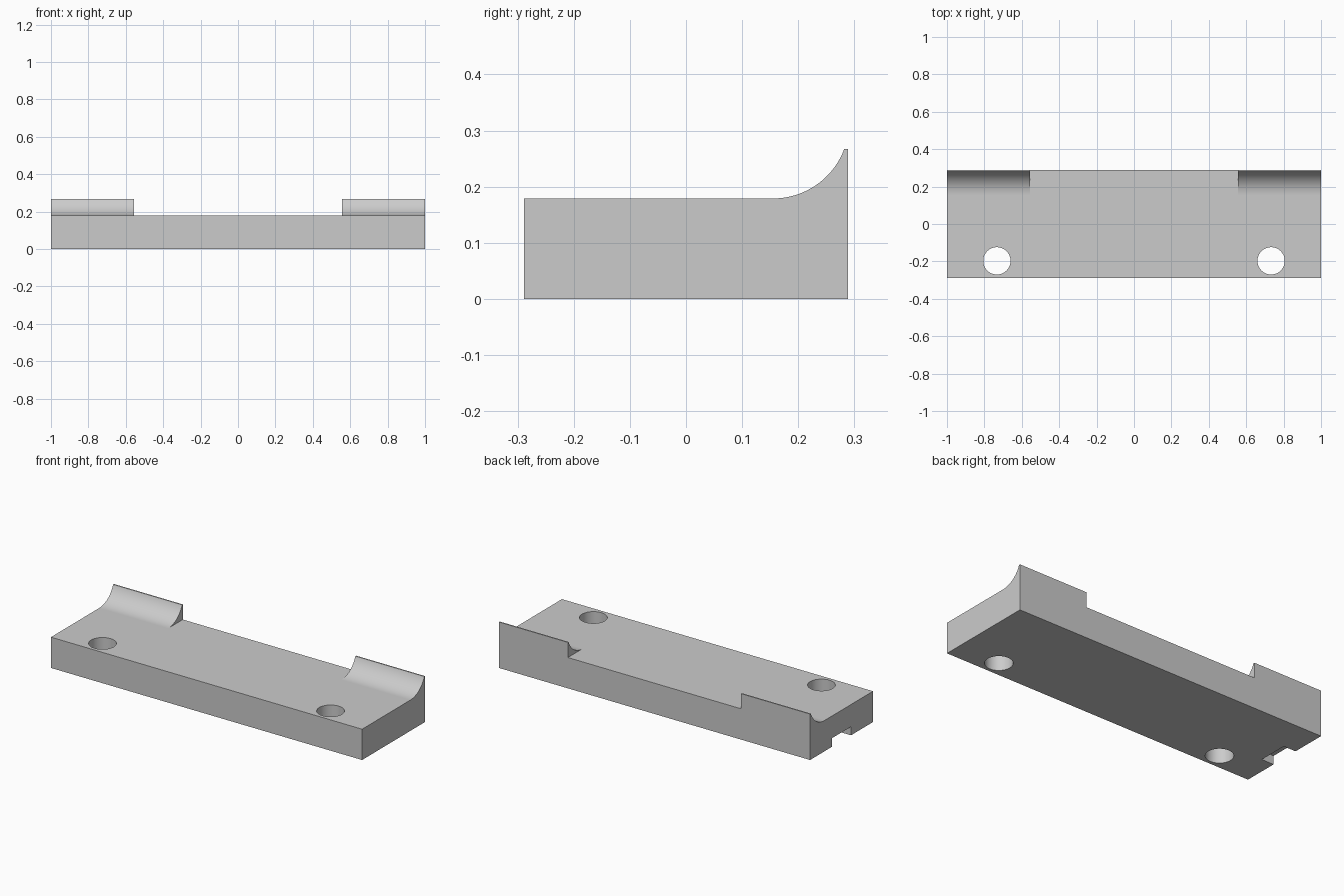
import bpy, bmesh
from math import sin, cos, asin

if "Cube" in bpy.data.objects:
    bpy.data.objects.remove(bpy.data.objects["Cube"])

HALF_Y, TOP = 0.289, 0.179
LIP_TOP, LIP_INNER = 0.267, 0.557

grey = bpy.data.materials.new("plain grey")
grey.use_nodes = True
GREY = (0.6, 0.6, 0.6, 1)
grey.diffuse_color = GREY
grey.node_tree.nodes["Principled BSDF"].inputs["Base Color"].default_value = GREY


def box(name, low, high):
    size = [b - a for a, b in zip(low, high)]
    mid = [(a + b) / 2 for a, b in zip(low, high)]
    bpy.ops.mesh.primitive_cube_add(size=1, location=mid)
    ob = bpy.context.object
    ob.name = name
    ob.scale = size
    bpy.ops.object.transform_apply(location=True, rotation=False, scale=True)
    return ob


def cut(target, cutter):
    mod = target.modifiers.new("cut", 'BOOLEAN')
    mod.operation, mod.solver, mod.object = 'DIFFERENCE', 'EXACT', cutter
    bpy.context.view_layer.objects.active = target
    bpy.ops.object.modifier_apply(modifier=mod.name)
    bpy.data.objects.remove(cutter)


def finish(ob):
    ob.data.materials.clear()
    ob.data.materials.append(grey)
    bpy.ops.object.select_all(action='DESELECT')
    ob.select_set(True)
    bpy.context.view_layer.objects.active = ob
    bpy.ops.object.shade_smooth_by_angle(angle=0.5)


# Base plate with two through holes and a notch under one end
plate = box("base_plate", (-1, -HALF_Y, 0), (1, HALF_Y, TOP))
for x in (-0.733, 0.733):
    bpy.ops.mesh.primitive_cylinder_add(vertices=64, radius=0.073, depth=1,
                                        location=(x, -0.197, 0))
    cut(plate, bpy.context.object)
cut(plate, box("notch_cutter", (-1.1, -0.087, -0.1), (-0.922, 0.087, 0.05)))
finish(plate)


# Curved lips at the back: a concave arc swept along x, open underneath
def lip(name, x0, x1):
    start, radius = 0.155, 0.1356
    end = asin((0.282 - start) / radius)
    steps = 24
    profile = [(start + radius * sin(end * i / steps),
                TOP + radius * (1 - cos(end * i / steps))) for i in range(steps + 1)]
    profile += [(HALF_Y, LIP_TOP), (HALF_Y, TOP)]
    bm = bmesh.new()
    rows = [[bm.verts.new((x, y, z)) for y, z in profile] for x in (x0, x1)]
    for row in rows:
        bm.faces.new(row)
    for i in range(len(profile) - 1):
        bm.faces.new((rows[0][i], rows[0][i + 1], rows[1][i + 1], rows[1][i]))
    bmesh.ops.recalc_face_normals(bm, faces=bm.faces)
    mesh = bpy.data.meshes.new(name)
    bm.to_mesh(mesh)
    bm.free()
    ob = bpy.data.objects.new(name, mesh)
    bpy.context.collection.objects.link(ob)
    finish(ob)


lip("left_lip", LIP_INNER, 1)
lip("right_lip", -1, -LIP_INNER)
